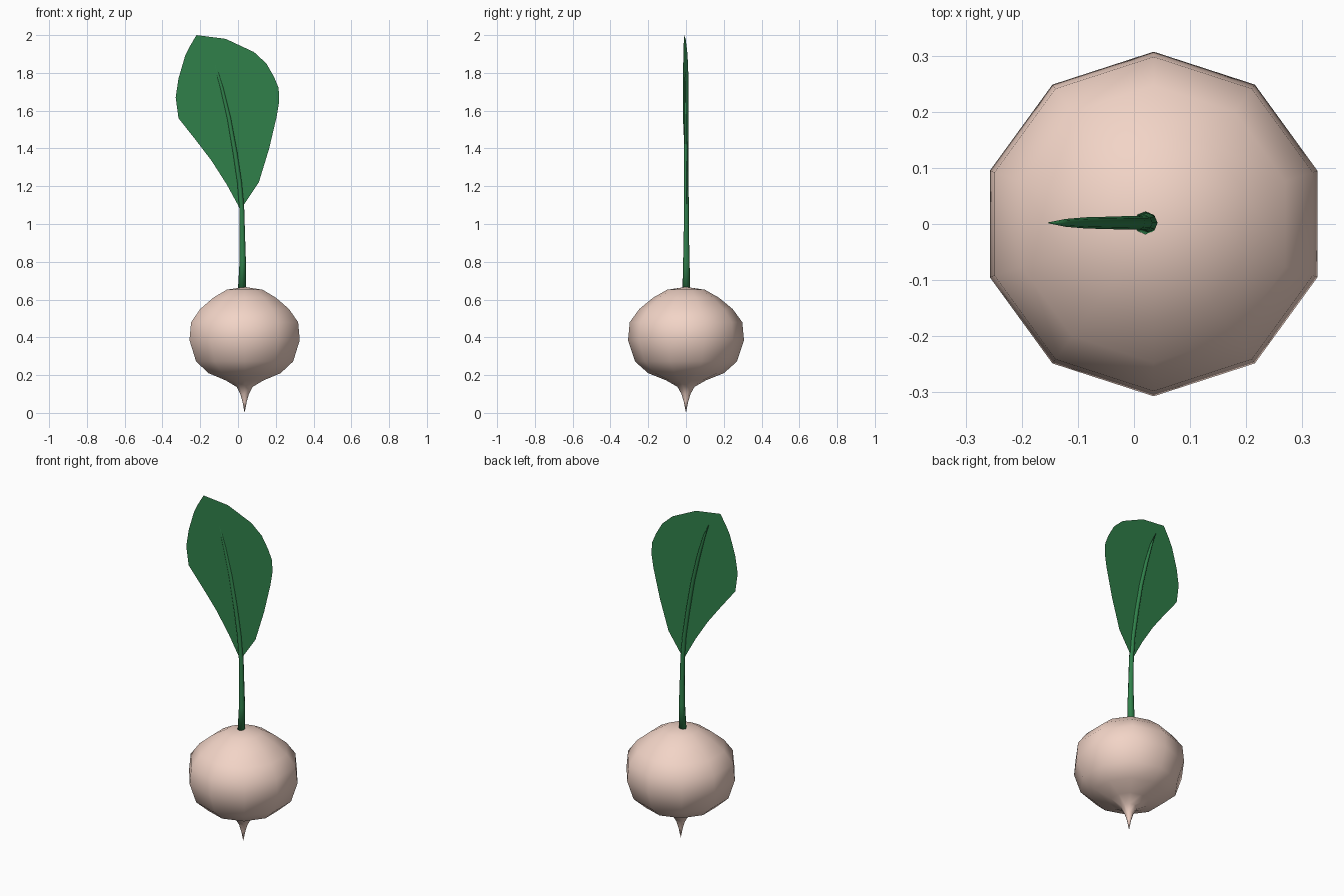
import bpy, bmesh
from math import cos, sin, pi
from mathutils import Vector

if "Cube" in bpy.data.objects:
    bpy.data.objects.remove(bpy.data.objects["Cube"])


def material(name, color):
    m = bpy.data.materials.new(name)
    m.diffuse_color = color
    m.use_nodes = True
    m.node_tree.nodes["Principled BSDF"].inputs["Base Color"].default_value = m.diffuse_color
    return m


def finish(bm, name, mat, smooth=True):
    bmesh.ops.recalc_face_normals(bm, faces=bm.faces)
    for f in bm.faces:
        f.smooth = smooth
    mesh = bpy.data.meshes.new(name)
    bm.to_mesh(mesh)
    bm.free()
    mesh.materials.append(mat)
    ob = bpy.data.objects.new(name, mesh)
    bpy.context.collection.objects.link(ob)
    return ob


def loft(name, sections, sides, mat, phase=0.0):
    """Skin rings of (centre, radius, tilt in x-z); zero radius makes a point."""
    bm = bmesh.new()
    rings = []
    for c, r, axis in sections:
        c, axis = Vector(c), Vector(axis).normalized()
        v = Vector((0, 1, 0))
        u = v.cross(axis)
        n = 1 if r == 0 else sides
        rings.append([bm.verts.new(c + r * (cos(phase + 2 * pi * i / sides) * u
                                            + sin(phase + 2 * pi * i / sides) * v))
                      for i in range(n)])
    for a, b in zip(rings, rings[1:]):
        for i in range(sides):
            j = (i + 1) % sides
            if len(a) == 1:
                bm.faces.new((a[0], b[j], b[i]))
            elif len(b) == 1:
                bm.faces.new((a[i], a[j], b[0]))
            else:
                bm.faces.new((a[i], a[j], b[j], b[i]))
    for ring in (rings[0], rings[-1]):
        if len(ring) > 2:
            bm.faces.new(ring)
    return finish(bm, name, mat)


skin = material("root_skin", (0.89, 0.66, 0.57, 1))
green = material("leaf_green", (0.03, 0.22, 0.07, 1))

# Ten-sided bulb with a pointed root tail
profile = [(0, 0), (0.012, 0.06), (0.024, 0.10), (0.045, 0.138), (0.105, 0.172),
           (0.20, 0.21), (0.27, 0.272), (0.307, 0.385), (0.298, 0.48),
           (0.247, 0.55), (0.174, 0.61), (0.10, 0.652), (0, 0.667)]
loft("root_bulb", [((0.035, 0, z), r, (0, 0, 1)) for r, z in profile],
     10, skin, pi / 10)

# Tapered stem that runs on as the midrib
path = [(0.02, 0.64, 0.021), (0.025, 0.80, 0.017), (0.023, 0.95, 0.014),
        (0.020, 1.08, 0.013), (0.008, 1.22, 0.012), (-0.016, 1.38, 0.012),
        (-0.048, 1.56, 0.011), (-0.086, 1.72, 0.010), (-0.122, 1.845, 0.007),
        (-0.152, 1.92, 0.001)]
sections = []
for i, (x, z, r) in enumerate(path):
    a, b = path[max(i - 1, 0)], path[min(i + 1, len(path) - 1)]
    sections.append(((x, 0.002, z), r, (b[0] - a[0], 0, b[1] - a[1])))
loft("stem", sections, 8, green)

# Flat leaf blade, turned slightly about the vertical; rows of left and right edge
rows = [((0.0, 1.10), (0.03, 1.10)), ((-0.06, 1.21), (0.11, 1.22)),
        ((-0.14, 1.335), (0.165, 1.40)), ((-0.22, 1.44), (0.205, 1.57)),
        ((-0.315, 1.56), (0.218, 1.65)), ((-0.33, 1.67), (0.215, 1.72)),
        ((-0.315, 1.77), (0.19, 1.78)), ((-0.28, 1.89), (0.15, 1.85)),
        ((-0.255, 1.94), (0.085, 1.91)), ((-0.22, 2.0), (-0.065, 1.98))]
bm = bmesh.new()


def point(p):
    return bm.verts.new((p[0], 0.002 + 0.057 * p[0], p[1]))


base = point((0.018, 1.06))
pairs = [(point(l), point(r)) for l, r in rows]
bm.faces.new((base, pairs[0][1], pairs[0][0]))
for (l0, r0), (l1, r1) in zip(pairs, pairs[1:]):
    bm.faces.new((l0, r0, r1, l1))
finish(bm, "leaf_blade", green, smooth=False)
